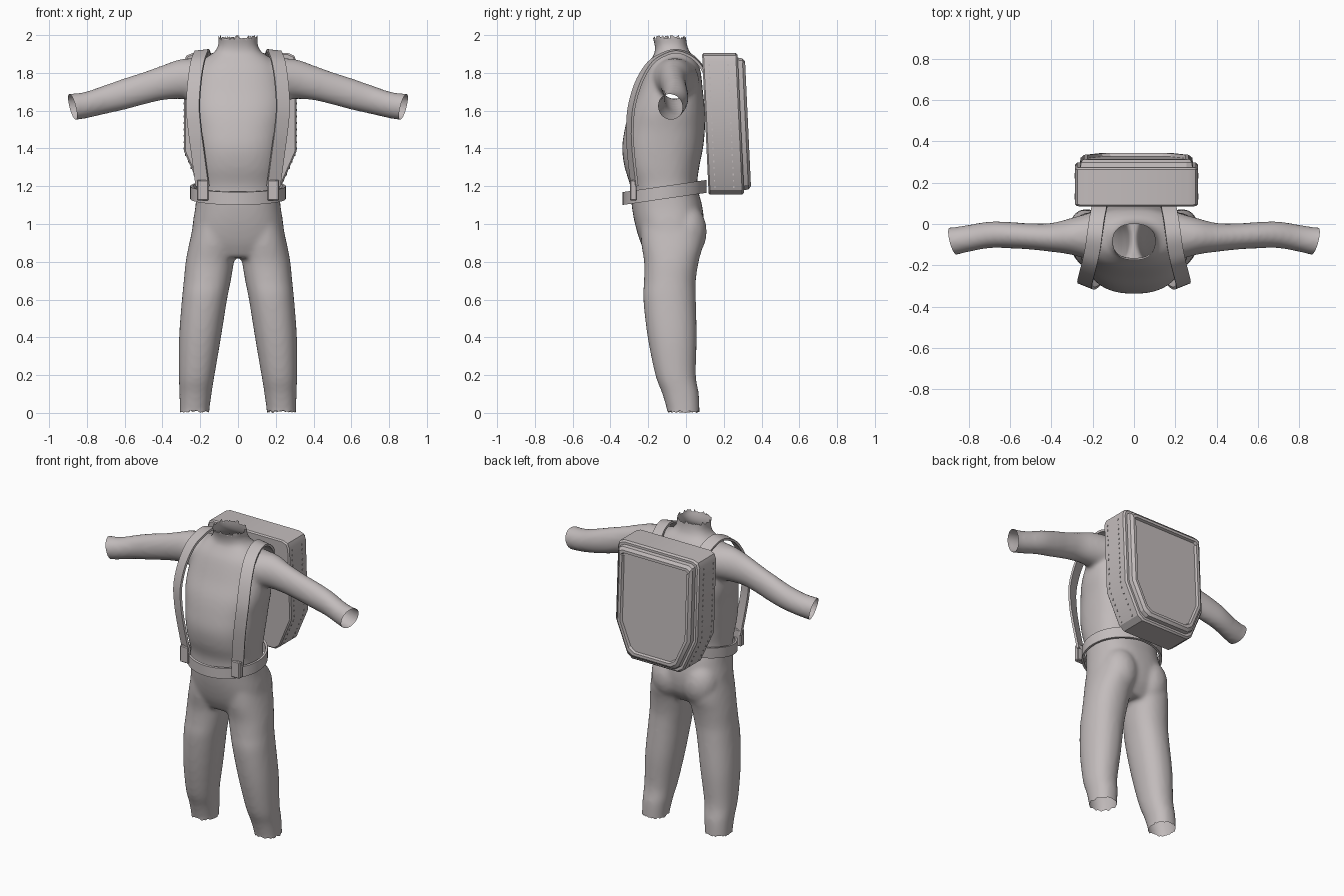
import bpy, bmesh, math, random
from mathutils import Vector

random.seed(4)
cube = bpy.data.objects.get("Cube")
if cube:
    bpy.data.objects.remove(cube, do_unlink=True)

grey = bpy.data.materials.new("warm_grey")
grey.use_nodes = True
colour = (0.54, 0.50, 0.50, 1)
grey.diffuse_color = colour
grey.node_tree.nodes["Principled BSDF"].inputs["Base Color"].default_value = colour


def make_object(name, bm, angle=35, fix_normals=True):
    if fix_normals:
        bmesh.ops.recalc_face_normals(bm, faces=bm.faces[:])
    mesh = bpy.data.meshes.new(name)
    bm.to_mesh(mesh)
    bm.free()
    obj = bpy.data.objects.new(name, mesh)
    bpy.context.collection.objects.link(obj)
    mesh.materials.append(grey)
    bpy.ops.object.select_all(action="DESELECT")
    obj.select_set(True)
    bpy.context.view_layer.objects.active = obj
    bpy.ops.object.shade_smooth_by_angle(angle=math.radians(angle))
    return obj


def smooth_rows(rows, steps=5):
    """Catmull-Rom interpolation through rows of any length."""
    out = []
    last = len(rows) - 1
    for i in range(last):
        p, q, r, s = (rows[min(max(k, 0), last)] for k in range(i - 1, i + 3))
        for n in range(steps):
            t = n / steps
            out.append([b + t * (c - a) / 2 + t * t * (a - 2.5 * b + 2 * c - d / 2)
                        + t ** 3 * (1.5 * (b - c) + (d - a) / 2)
                        for a, b, c, d in zip(p, q, r, s)])
    return out + [list(rows[-1])]


def skin(bm, rings, cap=True):
    rings = [[bm.verts.new(p) for p in ring] for ring in rings]
    count = len(rings[0])
    for low, high in zip(rings, rings[1:]):
        for i in range(count):
            j = (i + 1) % count
            bm.faces.new((low[i], low[j], high[j], high[i]))
    if cap:
        bm.faces.new(rings[0])
        bm.faces.new(rings[-1])


def limb(bm, rows, place, power=2.0, sides=40):
    """Rows hold: position along the limb, then low/high on two cross axes."""
    rings = []
    for t, a0, a1, b0, b1 in smooth_rows(rows):
        ring = []
        for i in range(sides):
            ang = math.tau * i / sides
            c, s = math.cos(ang), math.sin(ang)
            u = math.copysign(abs(c) ** (2 / power), c)
            v = math.copysign(abs(s) ** (2 / power), s)
            ring.append(place(t, (a0 + a1 + u * (a1 - a0)) / 2,
                              (b0 + b1 + v * (b1 - b0)) / 2))
        rings.append(ring)
    skin(bm, rings)


def box(bm, centre, size):
    verts = bmesh.ops.create_cube(bm, size=1)["verts"]
    for v in verts:
        v.co = Vector(centre) + Vector(c * s for c, s in zip(v.co, size))


# Body: torso, legs and arms fused into one skin
bm = bmesh.new()
torso = [(2.06, .107, -.19, 0), (2, .105, -.18, 0), (1.95, .104, -.166, .005),
         (1.91, .125, -.165, .02), (1.88, .17, -.18, .045), (1.82, .225, -.215, .075),
         (1.7, .26, -.26, .09), (1.6, .265, -.3, .1), (1.5, .25, -.325, .1),
         (1.4, .24, -.338, .09), (1.3, .23, -.325, .07), (1.2, .22, -.295, .06),
         (1.1, .225, -.288, .085), (1, .24, -.27, .095), (.9, .245, -.24, .08),
         (.82, .2, -.2, .03)]
limb(bm, [(z, -w, w, f, b) for z, w, f, b in torso], lambda t, a, b: (a, b, t), 2.4)
leg = [(1.02, .03, .23, -.24, .08), (.9, .012, .258, -.237, .09), (.8, .022, .277, -.222, .067),
       (.7, .038, .287, -.222, .052), (.6, .058, .297, -.226, .052), (.4, .09, .312, -.203, .057),
       (.2, .124, .313, -.162, .052), (.1, .14, .31, -.125, .068), (0, .153, .308, -.098, .072),
       (-.08, .155, .308, -.095, .072)]
arm = [(.16, -.19, .07, 1.65, 1.88), (.3, -.15, .03, 1.662, 1.873), (.4, -.135, .005, 1.655, 1.84),
       (.5, -.124, .003, 1.632, 1.804), (.6, -.118, .01, 1.605, 1.772), (.7, -.117, .012, 1.583, 1.737),
       (.8, -.135, -.004, 1.56, 1.702), (.88, -.153, -.016, 1.548, 1.69), (.98, -.16, -.02, 1.54, 1.69)]
for side in (-1, 1):
    limb(bm, leg, lambda t, a, b: (side * a, b, t), 2.2)
    limb(bm, arm, lambda t, a, b: (side * t, a, b))
    seat = bmesh.ops.create_uvsphere(bm, u_segments=24, v_segments=16, radius=1)["verts"]
    for v in seat:
        v.co = Vector((side * .115 + v.co.x * .115, v.co.y * .11, .96 + v.co.z * .15))
body = make_object("body", bm)
remesh = body.modifiers.new("fuse", "REMESH")
remesh.mode = "VOXEL"
remesh.voxel_size = .013
relax = body.modifiers.new("relax", "SMOOTH")
relax.factor = .5
relax.iterations = 8
fused = bpy.data.meshes.new_from_object(body.evaluated_get(bpy.context.evaluated_depsgraph_get()))
body.modifiers.clear()

# Open, slightly ragged ends at the neck, wrists and ankles
bm = bmesh.new()
bm.from_mesh(fused)
bpy.data.objects.remove(body, do_unlink=True)
cuts = [((0, 0, 1.985), (0, 0, 1)), ((0, 0, .01), (0, 0, -1))]
cuts += [((s * .875, -.085, 1.62), (s, -.26, -.26)) for s in (-1, 1)]
for point, normal in cuts:
    bmesh.ops.bisect_plane(bm, geom=bm.verts[:] + bm.edges[:] + bm.faces[:],
                           plane_co=point, plane_no=normal, clear_outer=True)
for v in bm.verts:
    if v.is_boundary and v.co.z > 1.9:
        v.co.z += random.uniform(-.014, .015)
    elif v.is_boundary and v.co.z < .1:
        v.co.z += random.uniform(-.01, .004)
make_object("body", bm, 60, False)

# Belt: tilted band with thickness
bm = bmesh.new()
rings = []
for grow, height in ((0, -.034), (0, .034), (-.014, .034), (-.014, -.034), (0, -.034)):
    ring = []
    for i in range(64):
        ang = math.tau * i / 64
        x, y = (.253 + grow) * math.cos(ang), (.222 + grow) * math.sin(ang)
        ring.append((x, y - .113, 1.167 + y * .145 + height))
    rings.append(ring)
skin(bm, rings, cap=False)
bmesh.ops.remove_doubles(bm, verts=bm.verts[:], dist=.0001)
make_object("belt", bm)

# Shoulder straps and their buckles
path = [(.165, .105, 1.79), (.17, .07, 1.85), (.18, .02, 1.893), (.19, -.05, 1.915),
        (.2, -.12, 1.897), (.215, -.19, 1.85), (.23, -.25, 1.75), (.238, -.288, 1.62),
        (.228, -.297, 1.5), (.212, -.292, 1.38), (.188, -.272, 1.2)]
for side, label in ((1, "left"), (-1, "right")):
    bm = bmesh.new()
    points = [Vector(p) for p in smooth_rows(path)]
    rings = []
    for i, p in enumerate(points):
        along = points[min(i + 1, len(points) - 1)] - points[max(i - 1, 0)]
        front = max(0, min(1, -p.y * 4))
        across = Vector((1, .4 * front, -.15 * (1 - front))).normalized() * .037
        out = along.cross(across).normalized() * .007
        ring = [p + across + out, p - across + out, p - across - out, p + across - out]
        rings.append([(side * q.x, q.y, q.z) for q in ring])
    skin(bm, rings)
    make_object(label + "_strap", bm)
    bm = bmesh.new()
    box(bm, (side * .187, -.279, 1.178), (.062, .036, .108))
    bmesh.ops.bevel(bm, geom=bm.edges[:], offset=.005, segments=1, affect="EDGES")
    make_object(label + "_buckle", bm)

# Backpack: tapered outline stepped back to a raised rim and sunken panel
WIDTH, TOP, BOTTOM, MIDDLE = .298, 1.905, 1.155, .012


def pack_point(x, depth, z):
    return (x + MIDDLE, .12 + depth - .047 * (z - BOTTOM), z)


def outline(depth, d):
    half = [(WIDTH - .045 - d * .4, TOP - d), (WIDTH - .013 - d * .6, TOP - .013 - d),
            (WIDTH - d, TOP - .045 - d * .6), (WIDTH - d, BOTTOM + .23 + d * .2),
            (WIDTH - .09 - d * .65, BOTTOM + .025 + d), (WIDTH - .125 - d * .7, BOTTOM + d)]
    return [pack_point(x, depth, z) for x, z in half + [(-x, z) for x, z in reversed(half)]]


bm = bmesh.new()
steps = [(0, .008), (.008, 0), (.178, 0), (.188, .01), (.188, .024), (.212, .028),
         (.226, .045), (.226, .062), (.21, .068)]
skin(bm, [outline(*step) for step in steps])
make_object("backpack", bm, 25)

# Stitches in two rows down each side of the pack
bm = bmesh.new()
for side in (-1, 1):
    for depth in (.035, .135):
        for n in range(20):
            z = BOTTOM + .04 + n * .034
            x = WIDTH - .09 * max(0, 1 - (z - BOTTOM - .025) / .205)
            box(bm, pack_point(side * x, depth, z), (.006, .006, .01))
make_object("pack_stitches", bm)
